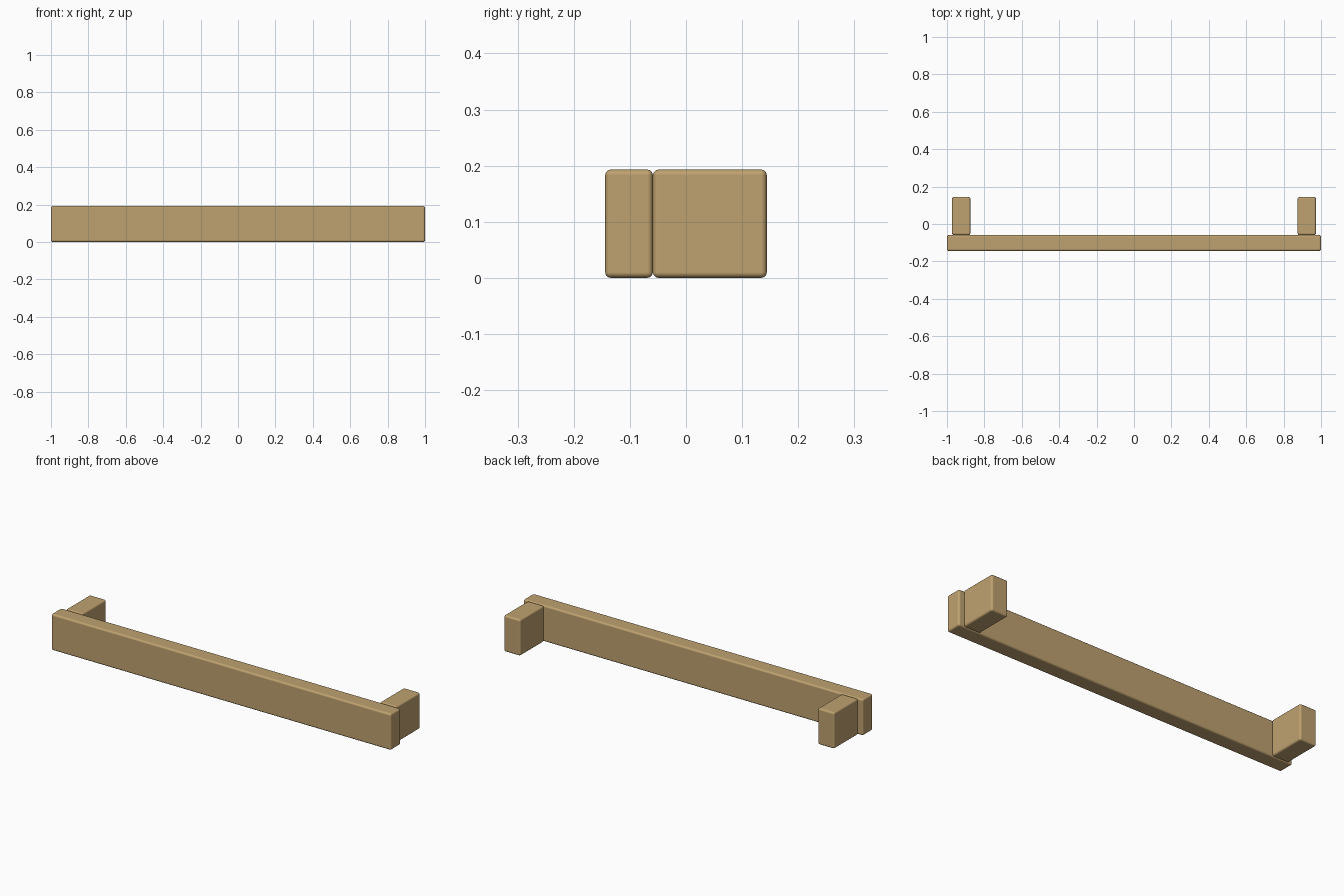
import bpy

if "Cube" in bpy.data.objects:
    bpy.data.objects.remove(bpy.data.objects["Cube"])

wood = bpy.data.materials.new("wood")
wood.diffuse_color = (0.52, 0.36, 0.16, 1)
wood.use_nodes = True
wood.node_tree.nodes["Principled BSDF"].inputs["Base Color"].default_value = wood.diffuse_color


def rounded_block(name, low, high, radius=0.01):
    """Box between two corners with softly rounded edges."""
    centre = [(a + b) / 2 for a, b in zip(low, high)]
    bpy.ops.mesh.primitive_cube_add(size=1, location=centre)
    ob = bpy.context.object
    ob.name = name
    ob.scale = [b - a for a, b in zip(low, high)]
    bpy.ops.object.transform_apply(location=False, rotation=False, scale=True)
    bevel = ob.modifiers.new("rounded_edges", "BEVEL")
    bevel.width = radius
    bevel.segments = 3
    bevel.harden_normals = True
    ob.data.materials.append(wood)
    bpy.ops.object.shade_smooth()
    return ob


HEIGHT = 0.193
JOINT_Y = -0.059

# Long front rail
rounded_block("front_rail", (-1, -0.144, 0), (1, JOINT_Y, HEIGHT))

# Short blocks behind each end of the rail
for side, x in (("left", -0.924), ("right", 0.924)):
    rounded_block(side + "_end_block", (x - 0.049, JOINT_Y, 0), (x + 0.049, 0.144, HEIGHT))
